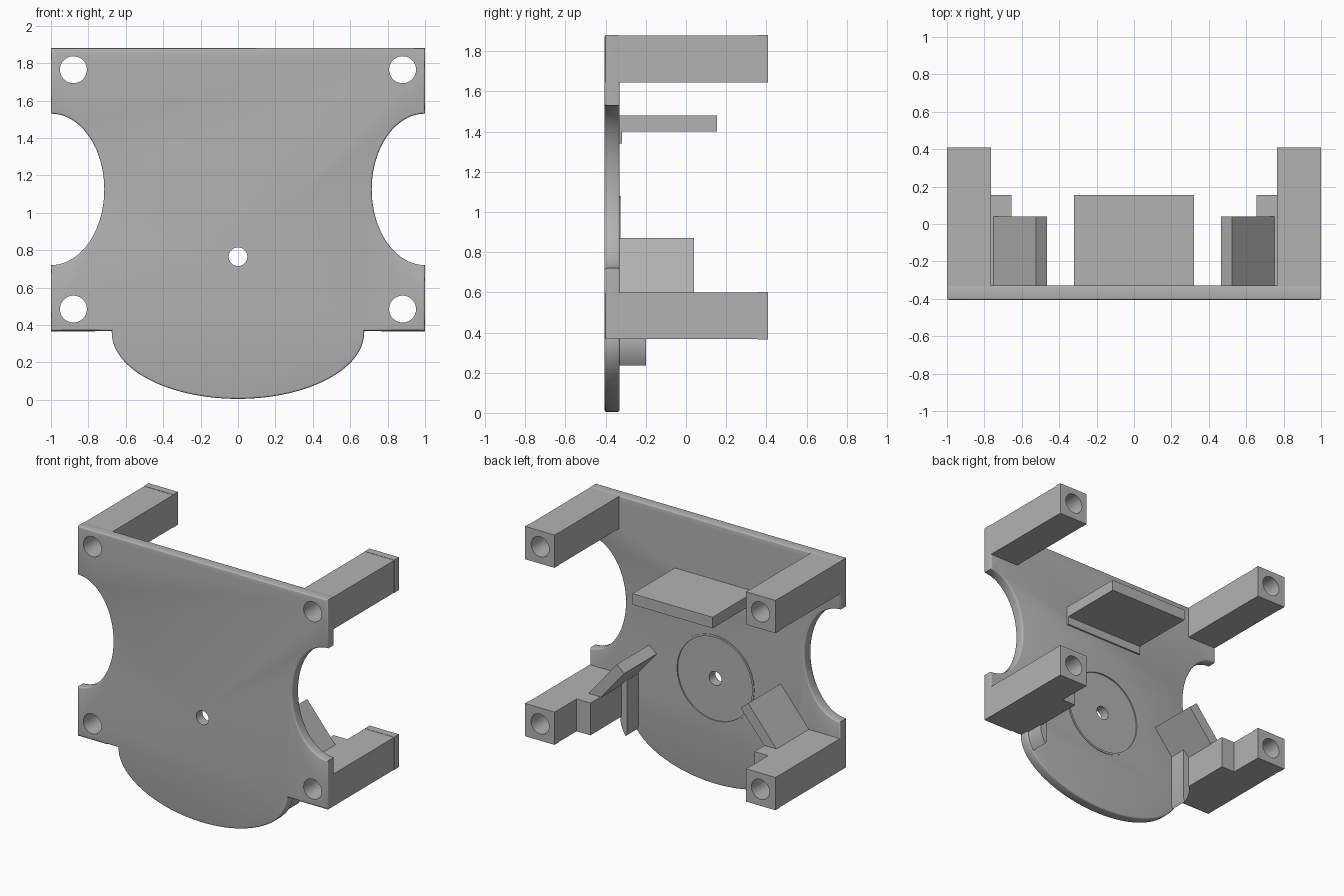
import bpy
import bmesh
from math import sin, cos, pi, radians, sqrt

cube = bpy.data.objects.get("Cube")
if cube:
    bpy.data.objects.remove(cube, do_unlink=True)

grey = bpy.data.materials.new("light grey")
grey.use_nodes = True
colour = (0.45, 0.45, 0.45, 1)
grey.diffuse_color = colour
grey.node_tree.nodes["Principled BSDF"].inputs["Base Color"].default_value = colour

FRONT, BACK = -0.405, -0.33


def prism(name, outline, y0, y1, bevel=0):
    """Extrude an (x, z) outline from y0 to y1, optionally rounding its rims."""
    bm = bmesh.new()
    face = bm.faces.new([bm.verts.new((x, y0, z)) for x, z in outline])
    grown = bmesh.ops.extrude_face_region(bm, geom=[face])["geom"]
    for v in grown:
        if isinstance(v, bmesh.types.BMVert):
            v.co.y = y1
    bmesh.ops.recalc_face_normals(bm, faces=bm.faces)
    if bevel:
        rims = [e for e in bm.edges if abs(e.verts[0].co.y - e.verts[1].co.y) < 1e-5]
        bmesh.ops.bevel(bm, geom=rims, offset=bevel, segments=3, profile=0.5,
                        affect='EDGES', clamp_overlap=True)
    mesh = bpy.data.meshes.new(name)
    bm.to_mesh(mesh)
    bm.free()
    mesh.materials.append(grey)
    obj = bpy.data.objects.new(name, mesh)
    bpy.context.collection.objects.link(obj)
    return obj


def box(name, x0, x1, y0, y1, z0, z1):
    return prism(name, [(x0, z0), (x1, z0), (x1, z1), (x0, z1)], y0, y1)


def arc(cx, cz, rx, rz, start, end, steps):
    angles = [radians(start + (end - start) * i / steps) for i in range(steps + 1)]
    return [(cx + rx * cos(a), cz + rz * sin(a)) for a in angles]


def disc(name, x, z, r, y0, y1):
    return prism(name, arc(x, z, r, r, 0, 360, 48)[:-1], y0, y1)


def activate(obj):
    bpy.ops.object.select_all(action='DESELECT')
    obj.select_set(True)
    bpy.context.view_layer.objects.active = obj


def cut(obj, cutter):
    """Subtract the cutter from the object and discard it."""
    activate(obj)
    mod = obj.modifiers.new("cut", 'BOOLEAN')
    mod.operation, mod.solver, mod.object = 'DIFFERENCE', 'EXACT', cutter
    bpy.ops.object.modifier_apply(modifier=mod.name)
    bpy.data.objects.remove(cutter, do_unlink=True)


# Face plate: half outline from bottom centre up the +x side, then mirrored
half = arc(0, 0.36, 0.675, 0.355, -90, 0, 32)
half += [(0.675, 0.37), (1, 0.37)]
half += arc(1, 1.125, 0.285, 0.405, 270, 90, 48)
half += [(1, 1.88)]
outline = half + [(-x, z) for x, z in reversed(half[1:])]
plate = prism("face_plate", outline, FRONT, BACK, bevel=0.014)
parts = [plate]

# Raised locating ring around the centre hole
ring = disc("centre_ring", 0, 0.765, 0.315, BACK - 0.02, BACK + 0.004)
cut(ring, disc("cutter", 0, 0.765, 0.30, BACK - 0.1, 0))
cut(plate, disc("cutter", 0, 0.765, 0.30, BACK - 0.005, 0))
cut(plate, disc("cutter", 0, 0.765, 0.05, -1, 1))
parts.append(ring)

# Corner posts with screw holes running right through
for side, s in (("left", 1), ("right", -1)):
    for level, z0, z1, hole in (("upper", 1.645, 1.878, 1.765), ("lower", 0.367, 0.60, 0.485)):
        post = box(f"{side}_{level}_post", s * 0.765, s * 0.999, FRONT + 0.005, 0.355, z0, z1)
        tip = box(f"{side}_{level}_post_tip", s * 0.765, s, 0.355, 0.408, z0 - 0.002, z1 + 0.002)
        for obj in (post, tip):
            cut(obj, disc("cutter", s * 0.88, hole, 0.072, -1, 1))
            parts.append(obj)
        cut(plate, disc("cutter", s * 0.88, hole, 0.072, -1, 1))

    # Filler block beside the lower post
    parts.append(box(f"{side}_post_block", s * 0.655, s * 0.77, BACK - 0.01, 0.155, 0.367, 0.60))

    # Slanted support leaning inward off the block
    slant = [(0.75, 0.60), (0.525, 0.87), (0.465, 0.82), (0.655, 0.595)]
    parts.append(prism(f"{side}_slanted_support", [(s * x, z) for x, z in slant],
                       BACK - 0.01, 0.04))

    # Upright web whose outer side follows the rounded lower lobe
    rise = [0.235 + 0.125 * i / 8 for i in range(9)]
    web = [(0.665 * sqrt(1 - ((z - 0.36) / 0.355) ** 2), z) for z in rise]
    web += [(0.665, 0.62), (0.61, 0.64), (0.61, 0.26)]
    parts.append(prism(f"{side}_web", [(s * x, z) for x, z in web], BACK - 0.01, -0.2))

# Rear shelf with its thin lip underneath
parts.append(box("rear_shelf", -0.32, 0.32, BACK - 0.01, 0.155, 1.40, 1.48))
parts.append(box("shelf_lip", -0.32, 0.32, BACK - 0.01, BACK + 0.012, 1.34, 1.40))

for obj in parts:
    activate(obj)
    bpy.ops.object.shade_smooth_by_angle(angle=radians(35))
